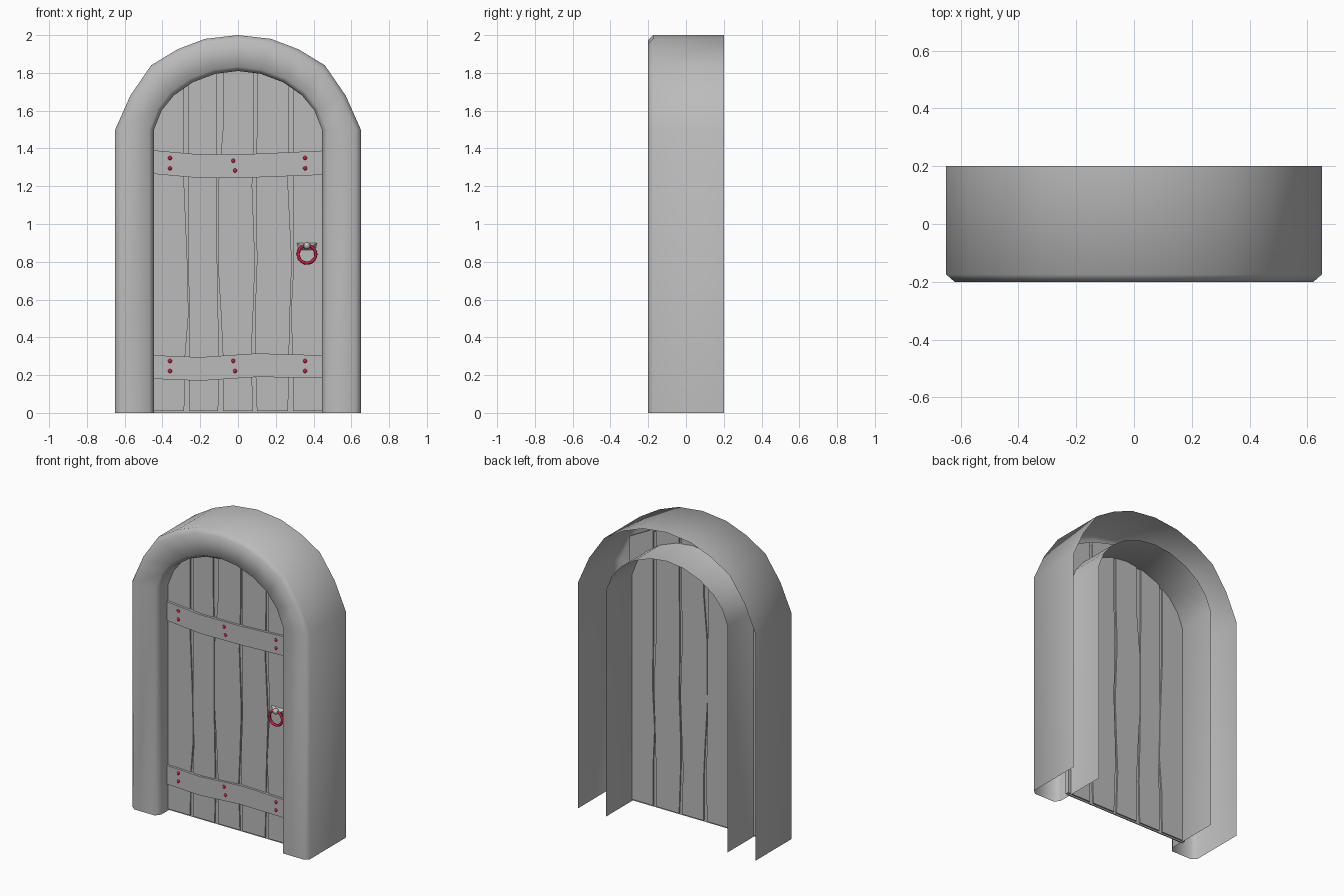
import bpy, bmesh, math
from mathutils import Matrix, Vector

if "Cube" in bpy.data.objects:
    bpy.data.objects.remove(bpy.data.objects["Cube"])


def material(name, colour):
    mat = bpy.data.materials.new(name)
    mat.use_nodes = True
    mat.diffuse_color = (*colour, 1)
    mat.node_tree.nodes["Principled BSDF"].inputs["Base Color"].default_value = (*colour, 1)
    return mat


GREY = material("plain grey", (0.5, 0.5, 0.5))
RED = material("red metal", (0.7, 0.01, 0.05))


def finish(name, bm, mat, smooth=None):
    bmesh.ops.recalc_face_normals(bm, faces=bm.faces)
    mesh = bpy.data.meshes.new(name)
    bm.to_mesh(mesh)
    bm.free()
    mesh.materials.append(mat)
    obj = bpy.data.objects.new(name, mesh)
    bpy.context.collection.objects.link(obj)
    if smooth:
        bpy.ops.object.select_all(action="DESELECT")
        obj.select_set(True)
        bpy.context.view_layer.objects.active = obj
        bpy.ops.object.shade_smooth_by_angle(angle=math.radians(smooth))
    return obj


def prism(name, outline, front, back, mat):
    """Extrude an x-z outline through the depth of the door."""
    bm = bmesh.new()
    a = [bm.verts.new((x, front, z)) for x, z in outline]
    b = [bm.verts.new((x, back, z)) for x, z in outline]
    bm.faces.new(a)
    bm.faces.new(b[::-1])
    for i in range(len(a)):
        j = (i + 1) % len(a)
        bm.faces.new((a[i], b[i], b[j], a[j]))
    return finish(name, bm, mat)


# Arched frame: an open-backed shell lofted between outer and inner outlines
outer = [(0.65, 0), (0.65, 1.5), (0.57, 1.68), (0.46, 1.84), (0.32, 1.925), (0.175, 1.98), (0, 2)]
inner = [(0.445, 0), (0.445, 1.5), (0.405, 1.6), (0.34, 1.68), (0.24, 1.75), (0.12, 1.795), (0, 1.81)]
section = [(0, 0.2), (0, -0.175), (0.14, -0.2), (0.88, -0.2), (1, -0.165), (1, 0.2)]


def mirrored(points):
    return [(-x, z) for x, z in points] + points[-2::-1]


bm = bmesh.new()
rows = []
for o, i in zip(mirrored(outer), mirrored(inner)):
    o, i = Vector(o), Vector(i)
    ring = []
    for t, y in section:
        p = o.lerp(i, t)
        ring.append(bm.verts.new((p.x, y, p.y)))
    rows.append(ring)
for r, s in zip(rows, rows[1:]):
    for k in range(len(section) - 1):
        bm.faces.new((r[k], r[k + 1], s[k + 1], s[k]))
frame = finish("arched_frame", bm, GREY, 65)


# Door: wavy planks around a thin core
def door_top(x):
    return 1.9 - 0.7 * x * x


levels = [0.01, 0.3, 0.52, 0.8, 1.2, 1.5]
# Left and right edge of each groove at every level
grooves = [
    ([-0.285, -0.28, -0.262, -0.268, -0.285, -0.285], [-0.26, -0.26, -0.257, -0.264, -0.265, -0.262]),
    ([-0.105, -0.1, -0.105, -0.11, -0.11, -0.115], [-0.08, -0.08, -0.09, -0.107, -0.105, -0.08]),
    ([0.08, 0.07, 0.08, 0.09, 0.075, 0.085], [0.1, 0.09, 0.09, 0.1, 0.095, 0.1]),
    ([0.265, 0.27, 0.275, 0.285, 0.265, 0.27], [0.29, 0.29, 0.28, 0.295, 0.29, 0.29]),
]
side = [0.465] * len(levels)
lefts = [[-x for x in side]] + [g[1] for g in grooves]
rights = [g[0] for g in grooves] + [side]
for n, (left, right) in enumerate(zip(lefts, rights)):
    up = list(zip(right, levels)) + [(right[-1], door_top(right[-1]))]
    down = [(left[-1], door_top(left[-1]))] + list(zip(left, levels))[::-1]
    prism(f"plank_{n + 1}", up + down, -0.095, -0.07, GREY)

xs = [0.46 - 0.092 * k for k in range(11)]
prism("door_core", [(-0.46, 0), (0.46, 0)] + [(x, door_top(x) - 0.02) for x in xs], -0.086, -0.079, GREY)

# Cross straps
strap_x = [-0.445, -0.2, 0.1, 0.445]
straps = {
    "upper_strap": ([1.265, 1.243, 1.247, 1.26], [1.39, 1.368, 1.372, 1.388]),
    "lower_strap": ([0.18, 0.17, 0.19, 0.185], [0.305, 0.295, 0.315, 0.305]),
}
for name, (low, high) in straps.items():
    outline = list(zip(strap_x, low)) + list(zip(strap_x, high))[::-1]
    prism(name, outline, -0.11, -0.09, GREY)


# Rivets
def ball(name, centre, scale, mat):
    bm = bmesh.new()
    place = Matrix.Translation(centre) @ Matrix.Diagonal((*scale, 1))
    bmesh.ops.create_uvsphere(bm, u_segments=10, v_segments=6, radius=1, matrix=place)
    return finish(name, bm, mat, 60)


rivets = [(x, z) for x in (-0.36, 0.355) for z in (1.35, 1.295, 0.275, 0.222)]
rivets += [(-0.025, 1.335), (-0.015, 1.283), (-0.025, 0.275), (-0.015, 0.222)]
for n, (x, z) in enumerate(rivets):
    ball(f"rivet_{n + 1}", (x, -0.11, z), (0.011, 0.008, 0.011), RED)

# Handle bracket: a small wedge with a knob carrying the ring
bm = bmesh.new()
wedge = [bm.verts.new((0.365 + sx * w, y, z))
         for w, y, z in ((0.055, -0.093, 0.9), (0.03, -0.12, 0.885), (0.045, -0.093, 0.86))
         for sx in (-1, 1)]
bmesh.ops.convex_hull(bm, input=wedge)
finish("handle_bracket", bm, GREY)
ball("handle_knob", (0.365, -0.125, 0.885), (0.019, 0.019, 0.019), GREY)

bpy.ops.mesh.primitive_torus_add(major_segments=24, minor_segments=8, major_radius=0.047,
                                 minor_radius=0.008, location=(0.365, -0.125, 0.84),
                                 rotation=(math.pi / 2, 0, 0))
handle = bpy.context.object
handle.name = "handle_ring"
handle.data.materials.append(RED)
bpy.ops.object.shade_smooth_by_angle(angle=math.radians(60))
